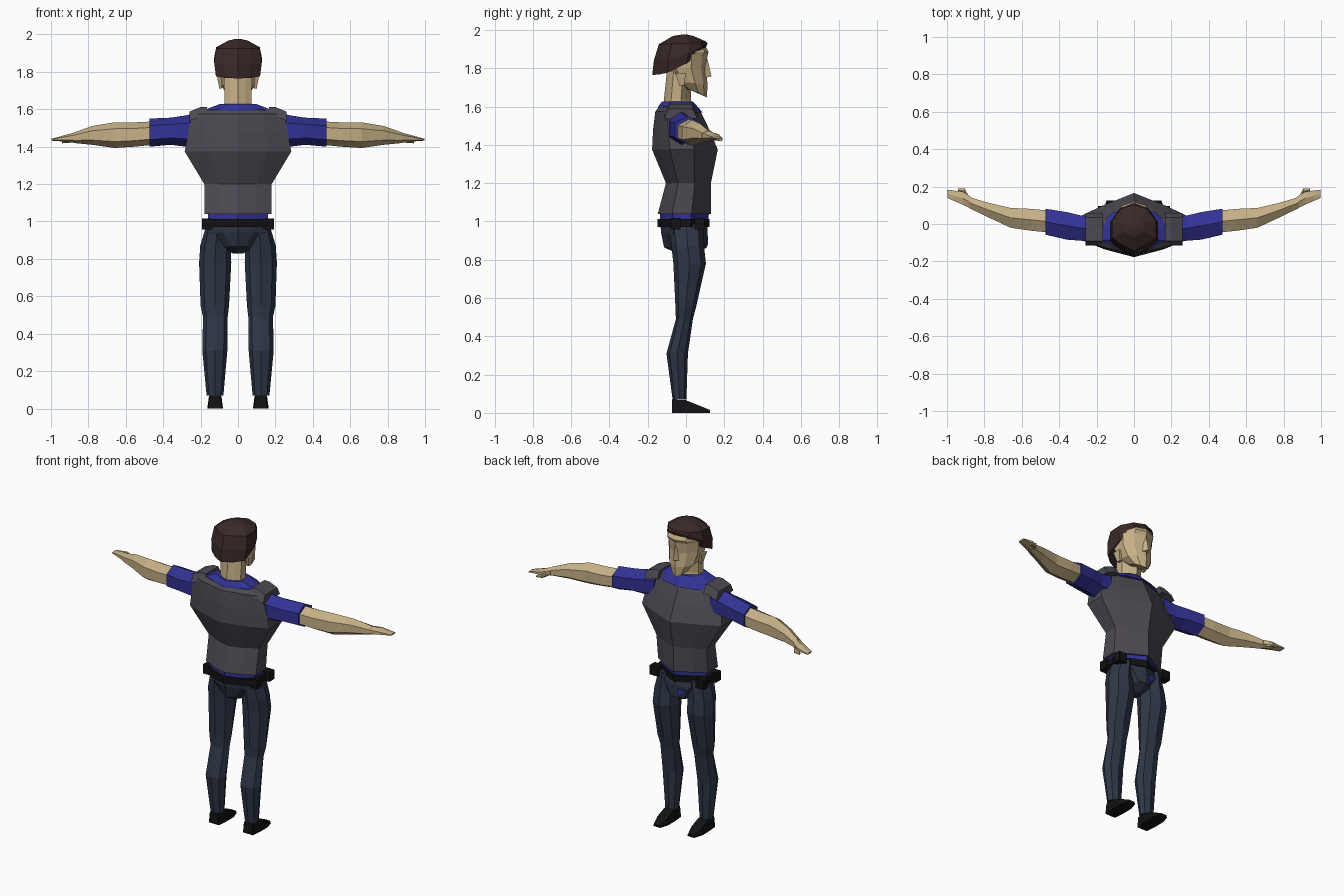
import bpy, bmesh, math
from mathutils import Vector

cube = bpy.data.objects.get("Cube")
if cube:
    bpy.data.objects.remove(cube, do_unlink=True)


def material(name, r, g, b):
    m = bpy.data.materials.new(name)
    m.use_nodes = True
    m.diffuse_color = (r, g, b, 1)
    bsdf = next(n for n in m.node_tree.nodes if n.type == 'BSDF_PRINCIPLED')
    bsdf.inputs["Base Color"].default_value = (r, g, b, 1)
    return m


SKIN = material("tan skin", .56, .43, .24)
VEST = material("charcoal vest", .075, .066, .084)
BLUE = material("blue shirt", .032, .032, .30)
NAVY = material("navy trousers", .027, .038, .062)
HAIR = material("dark brown hair", .041, .022, .021)
BLACK = material("black leather", .006, .006, .007)


def loft(name, rings, mat, side=1):
    """Skin a list of equal point rings and cap both ends; side=-1 mirrors."""
    bm = bmesh.new()
    vs = [[bm.verts.new((side * p[0], p[1], p[2])) for p in r] for r in rings]
    n = len(rings[0])
    for a, b in zip(vs, vs[1:]):
        for i in range(n):
            j = (i + 1) % n
            bm.faces.new((a[i], a[j], b[j], b[i]))
    bm.faces.new(vs[0])
    bm.faces.new(vs[-1])
    bmesh.ops.recalc_face_normals(bm, faces=bm.faces)
    me = bpy.data.meshes.new(name)
    bm.to_mesh(me)
    bm.free()
    me.materials.append(mat)
    ob = bpy.data.objects.new(name, me)
    bpy.context.collection.objects.link(ob)
    return ob


def body(z, w, front, back, lift=0, fc=.2, bc=.12):
    """Ten-sided symmetric section; lift raises the front edge in a curve."""
    d = front - back
    half = [(0, front), (w * .6, front - fc * d), (w, back + .64 * d),
            (w, back + .27 * d), (w * .55, back + bc * d), (0, back)]
    pts = half + [(-x, y) for x, y in half[-2:0:-1]]
    return [(x, y, z + lift * ((y - back) / d) ** 2) for x, y in pts]


def leg_ring(z, x, rx, back, front, n=8):
    c, r = (front + back) / 2, (front - back) / 2
    return [(x + rx * math.cos(a), c + r * math.sin(a), z)
            for a in (math.tau * i / n for i in range(n))]


def arm_ring(x, back, front, low, high, n=6, skew=0):
    y, z, ry, rz = (front + back) / 2, (low + high) / 2, (front - back) / 2, (high - low) / 2
    return [(x + skew * math.cos(a), y + ry * math.cos(a), z + rz * math.sin(a))
            for a in (math.tau * (i + .5) / n for i in range(n))]


def box(name, x, y, z, mat, side=1):
    """Box from x, y and z ranges."""
    rect = [(x[0], y[0]), (x[1], y[0]), (x[1], y[1]), (x[0], y[1])]
    return loft(name, [[(*p, h) for p in rect] for h in z], mat, side)


# Torso
loft("vest", [body(1.04, .178, .13, -.147), body(1.2, .18, .13, -.105),
              body(1.375, .285, .166, -.177), body(1.48, .265, .122, -.172),
              body(1.575, .245, .075, -.16), body(1.598, .18, .06, -.14)], VEST)
loft("shirt_hem", [body(1.0, .16, .115, -.135), body(1.045, .16, .12, -.137)], BLUE)
loft("shirt_collar", [body(1.57, .19, .085, -.15, fc=.1), body(1.6, .17, .06, -.145, fc=.1),
                      body(1.627, .1, .035, -.125, fc=.1)], BLUE)

# Hips and belt
loft("hips", [body(.83, .03, .05, -.04), body(.865, .075, .11, -.115, fc=.05),
              body(.94, .15, .112, -.13, fc=.1), body(1.0, .165, .11, -.135)], NAVY)
loft("belt", [body(.97, .18, .122, -.15), body(1.012, .18, .124, -.15)], BLACK)
loft("shirt_tail", [[(-.015, y, .925), (-.075, y - .004, .925), (-.03, y, .875)]
                    for y in (.108, .115)], BLUE)

# Head
loft("neck", [body(1.57, .085, .04, -.12), body(1.64, .072, .025, -.115),
              body(1.78, .075, .03, -.10)], SKIN)
loft("head", [body(1.69, .05, .108, -.01, -.045, fc=.1), body(1.73, .088, .113, -.07, -.02, fc=.12),
              body(1.8, .105, .104, -.11, fc=.12), body(1.865, .11, .112, -.12, fc=.12),
              body(1.885, .11, .118, -.13, fc=.08), body(1.93, .1, .095, -.12, fc=.1)], SKIN)
loft("hair", [body(1.765, .118, .107, -.176, .15, fc=.1), body(1.84, .127, .112, -.168, .09, fc=.1),
              body(1.925, .117, .104, -.142, .015, fc=.1), body(1.968, .05, .04, -.07),
              body(1.976, .012, .005, -.02)], HAIR)
loft("nose", [[(-.02, .10, 1.75), (.02, .10, 1.75), (0, .133, 1.758)],
              [(-.007, .10, 1.85), (.007, .10, 1.85), (0, .112, 1.85)]], SKIN)

# Paired parts
for s, tag in ((1, "left"), (-1, "right")):
    loft(tag + "_ear", [[(.085, -.035, 1.71), (.1, -.035, 1.71), (.1, -.01, 1.71), (.085, -.01, 1.71)],
                        [(.09, -.055, 1.775), (.112, -.055, 1.775), (.112, 0, 1.775), (.09, 0, 1.775)]],
         SKIN, s)
    loft(tag + "_shoulder_pad", [[(x, -.115, z - .05), (x, .06, z - .05), (x, .035, z), (x, -.09, z)]
                                 for x, z in ((.165, 1.612), (.2, 1.612), (.258, 1.588))], VEST, s)
    loft(tag + "_sleeve", [arm_ring(.2, -.10, .05, 1.41, 1.585), arm_ring(.28, -.10, .055, 1.40, 1.567),
                           arm_ring(.36, -.095, .075, 1.41, 1.555),
                           arm_ring(.472, -.068, .092, 1.40, 1.55)], BLUE, s)
    loft(tag + "_arm", [arm_ring(.45, -.055, .08, 1.41, 1.535), arm_ring(.55, -.045, .09, 1.40, 1.53),
                        arm_ring(.66, -.028, .094, 1.393, 1.53), arm_ring(.78, .03, .12, 1.41, 1.51),
                        arm_ring(.88, .08, .148, 1.42, 1.475)], SKIN, s)
    loft(tag + "_hand", [arm_ring(.87, .075, .15, 1.422, 1.476), arm_ring(.915, .098, .178, 1.424, 1.465),
                         arm_ring(.96, .118, .183, 1.43, 1.452),
                         arm_ring(.997, .135, .187, 1.432, 1.442)], SKIN, s)
    loft(tag + "_thumb", [arm_ring(.885, .12, .155, 1.425, 1.455), arm_ring(.905, .16, .192, 1.42, 1.445),
                          arm_ring(.94, .172, .19, 1.418, 1.432)], SKIN, s)
    loft(tag + "_trouser_leg", [leg_ring(.07, .123, .045, -.07, .002), leg_ring(.31, .124, .067, -.102, .01),
                                leg_ring(.49, .121, .066, -.053, .036), leg_ring(.55, .124, .076, -.055, .052),
                                leg_ring(.78, .122, .086, -.066, .104), leg_ring(.87, .12, .082, -.076, .094),
                                leg_ring(.99, .108, .058, -.09, .09)], NAVY, s)
    loft(tag + "_shoe", [[(.122 + x * w, y, z) for x, z in ((-1, 0), (1, 0), (.8, h), (-.8, h))]
                         for y, w, h in ((-.072, .036, .07), (.0, .042, .066), (.07, .042, .038),
                                         (.125, .025, .015))], BLACK, s)
    for y, place in ((-.055, "rear"), (.07, "front")):
        box(tag + "_" + place + "_pouch", (.135, .193), (y - .026, y + .026), (.957, 1.017), BLACK, s)
